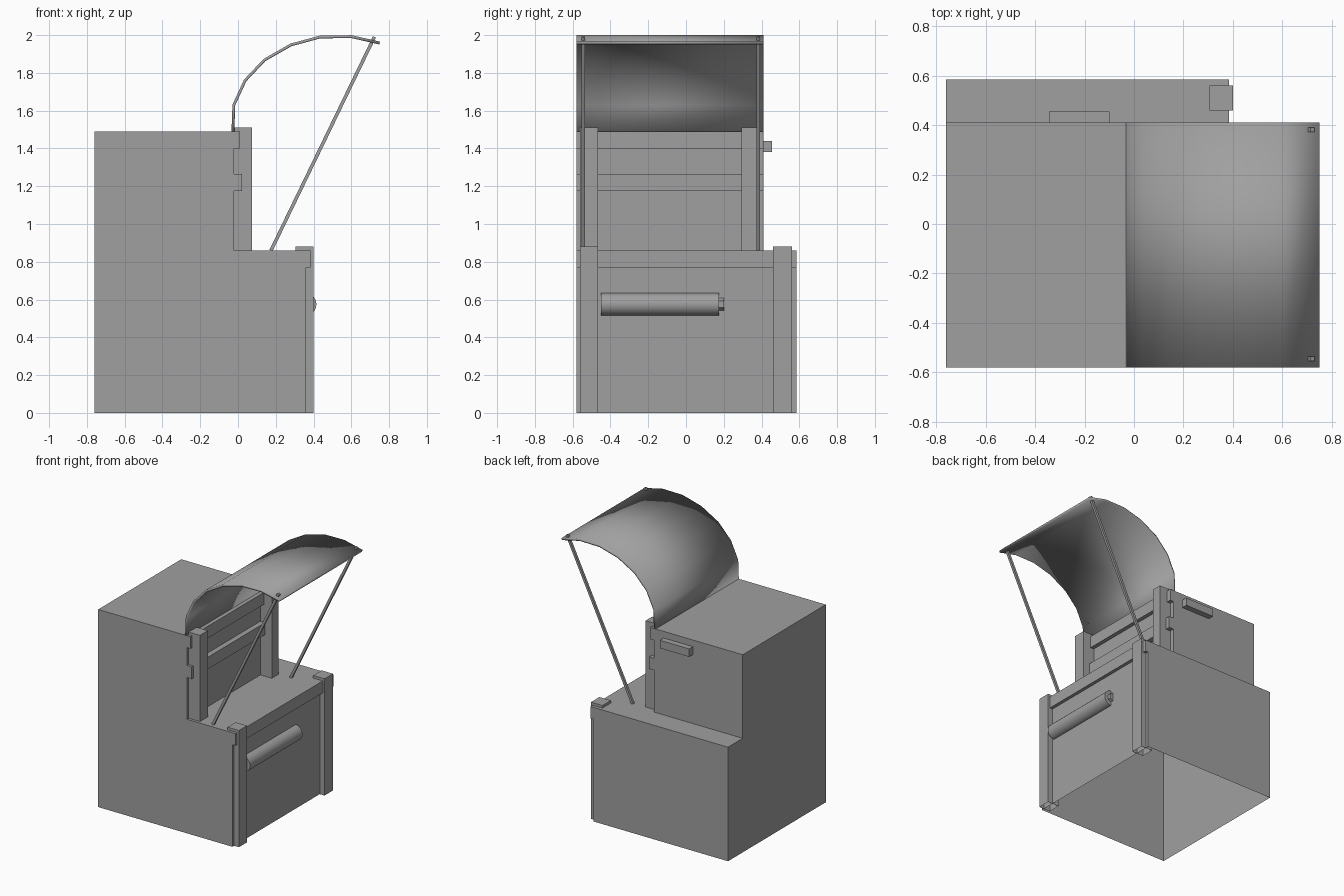
import bpy, bmesh
from mathutils import Vector

cube = bpy.data.objects.get("Cube")
if cube:
    bpy.data.objects.remove(cube, do_unlink=True)

grey = bpy.data.materials.new("plain_grey")
grey.use_nodes = True
colour = (0.35, 0.35, 0.35, 1)
grey.diffuse_color = colour
grey.node_tree.nodes["Principled BSDF"].inputs["Base Color"].default_value = colour


def finish(name, bm):
    mesh = bpy.data.meshes.new(name)
    bm.to_mesh(mesh)
    bm.free()
    mesh.materials.append(grey)
    obj = bpy.data.objects.new(name, mesh)
    bpy.context.scene.collection.objects.link(obj)
    return obj


def add_box(bm, x, y, z, skip=()):
    """Axis-aligned box; skip lists the z directions left open."""
    geo = bmesh.ops.create_cube(bm, size=1)["verts"]
    for v in geo:
        v.co = [r[0] if c < 0 else r[1] for c, r in zip(v.co, (x, y, z))]
    faces = {f for v in geo for f in v.link_faces}
    bm.normal_update()
    drop = [f for f in faces if round(f.normal.z) in skip]
    bmesh.ops.delete(bm, geom=drop, context="FACES_ONLY")


def box(name, x, y, z, skip=()):
    bm = bmesh.new()
    add_box(bm, x, y, z, skip)
    return finish(name, bm)


def smooth(obj):
    bpy.ops.object.select_all(action="DESELECT")
    obj.select_set(True)
    bpy.context.view_layer.objects.active = obj
    bpy.ops.object.shade_smooth_by_angle()


# Main shell, hollow and open underneath
BACK, STEP, FRONT = -0.76, -0.02, 0.36
RIGHT, UPPER_LEFT, LEFT = -0.58, 0.41, 0.585
DECK, TOP = 0.86, 1.49
bm = bmesh.new()
add_box(bm, (BACK, FRONT), (RIGHT, LEFT), (0, DECK), (-1, 1))
add_box(bm, (BACK, STEP), (RIGHT, UPPER_LEFT), (DECK, TOP), (-1,))
for x0, x1, y0, y1 in ((STEP, FRONT, RIGHT, UPPER_LEFT), (BACK, FRONT, UPPER_LEFT, LEFT)):
    corners = ((x0, y0), (x1, y0), (x1, y1), (x0, y1))
    bm.faces.new([bm.verts.new((x, y, DECK)) for x, y in corners])
bmesh.ops.remove_doubles(bm, verts=bm.verts, dist=0.001)
finish("body_shell", bm)

# Horizontal slats
box("upper_top_slat", (STEP, 0.01), (RIGHT, UPPER_LEFT), (1.40, TOP))
box("upper_middle_slat", (STEP, 0.02), (RIGHT, UPPER_LEFT), (1.175, 1.265))
box("lower_slat", (FRONT, 0.385), (RIGHT, LEFT), (0.77, DECK))

# Corner posts
for side, y in (("right", (-0.56, -0.465)), ("left", (0.295, 0.375))):
    box("upper_post_" + side, (STEP, 0.075), y, (DECK, 1.51))
for side, y in (("right", (-0.56, -0.465)), ("left", (0.46, 0.56))):
    box("lower_post_" + side, (0.305, 0.4), y, (0, 0.88), (-1,))

# Grip on the side of the upper box
box("side_grip", (-0.345, -0.10), (UPPER_LEFT, 0.455), (1.38, 1.44))


# Roller half sunk into the lower panel, with a small end knob
def roller(name, radius, y0, y1, sides):
    bpy.ops.mesh.primitive_cylinder_add(
        vertices=sides, radius=radius, depth=y1 - y0,
        location=(0.355, (y0 + y1) / 2, 0.575), rotation=(1.5708, 0, 0))
    obj = bpy.context.object
    obj.name = name
    obj.data.materials.append(grey)
    return obj


smooth(roller("roller", 0.06, -0.45, 0.175, 24))
roller("roller_knob", 0.035, 0.175, 0.2, 6)

# Curved awning
profile = [(-0.027, 1.49), (-0.022, 1.63), (0.038, 1.76), (0.14, 1.868), (0.28, 1.948),
           (0.435, 1.99), (0.6, 1.992), (0.75, 1.958)]
bm = bmesh.new()
rows = [[bm.verts.new((x, y, z)) for y in (RIGHT, UPPER_LEFT)] for x, z in profile]
for a, b in zip(rows, rows[1:]):
    bm.faces.new((a[0], b[0], b[1], a[1]))
awning = finish("awning", bm)
thick = awning.modifiers.new("thickness", "SOLIDIFY")
thick.thickness = 0.015
thick.offset = 0
smooth(awning)

# Slanted awning poles
for side, y in (("right", -0.545), ("left", 0.382)):
    foot, tip = Vector((0.175, y, DECK)), Vector((0.722, y, 1.99))
    span = tip - foot
    pole = box("awning_pole_" + side, (-0.009, 0.009), (-0.009, 0.009), (0, span.length))
    pole.location = foot
    pole.rotation_euler = span.to_track_quat("Z", "Y").to_euler()
